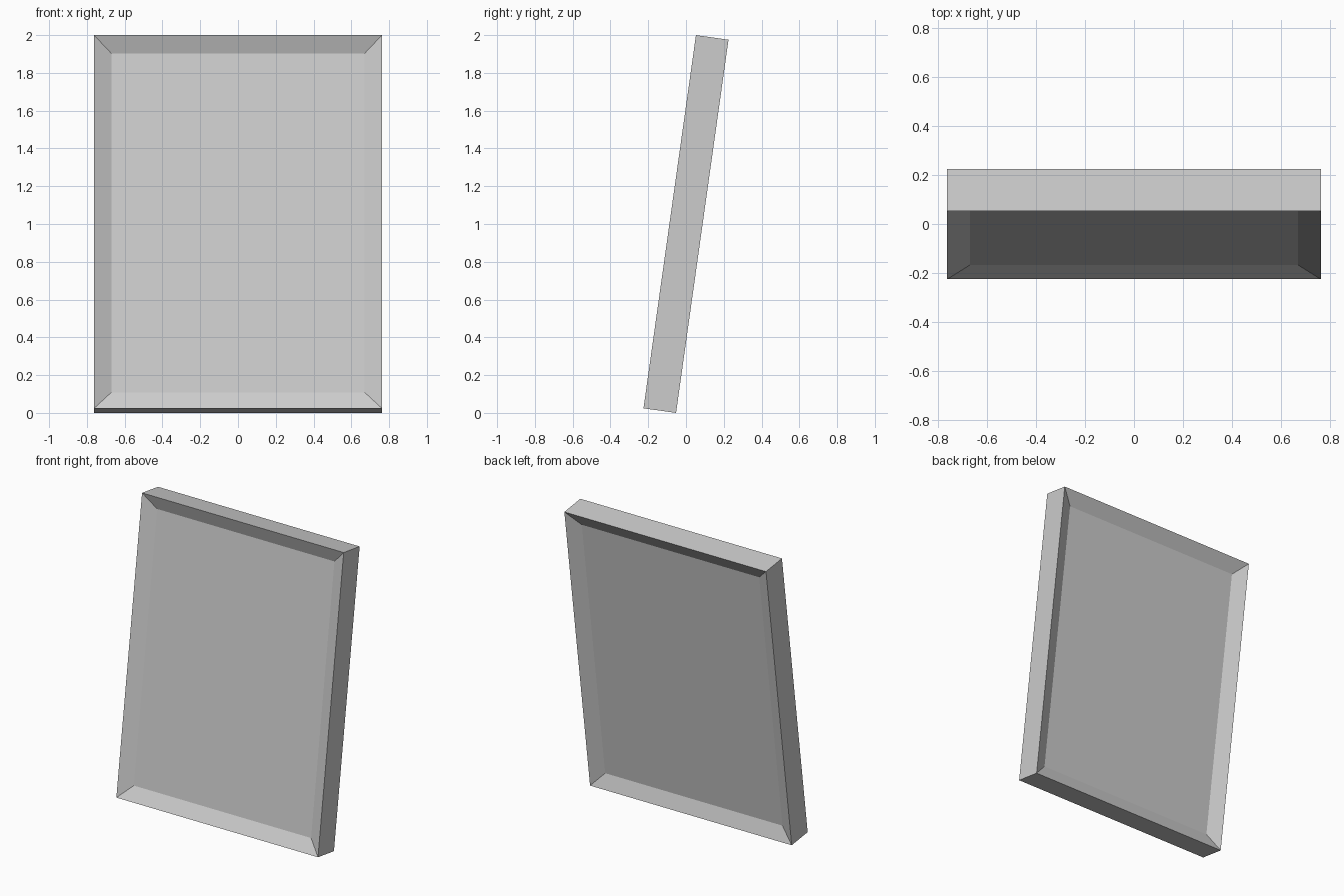
import bpy, bmesh
from math import radians
from mathutils import Matrix, Vector

if "Cube" in bpy.data.objects:
    bpy.data.objects.remove(bpy.data.objects["Cube"], do_unlink=True)

WIDTH, THICK, HEIGHT = 1.524, 0.174, 1.995
BORDER, RECESS, LEAN = 0.092, 0.045, radians(-8)

# Plain grey material
grey = bpy.data.materials.new("light_grey")
grey.use_nodes = True
colour = (0.604, 0.604, 0.604, 1)
grey.diffuse_color = colour
grey.node_tree.nodes["Principled BSDF"].inputs["Base Color"].default_value = colour

# Slab with a sunken panel on the front and on the back
bm = bmesh.new()
bmesh.ops.create_cube(bm, size=1)
bmesh.ops.scale(bm, vec=(WIDTH, THICK, HEIGHT), verts=bm.verts)
bm.normal_update()
for side in (-1, 1):
    face = max(bm.faces, key=lambda f: f.calc_center_median().y * side)
    bmesh.ops.inset_region(bm, faces=[face], thickness=BORDER, use_even_offset=True)
    bmesh.ops.translate(bm, vec=Vector((0, -side * RECESS, 0)), verts=face.verts)

# Lean the frame back and stand it on the ground
bmesh.ops.rotate(bm, cent=(0, 0, 0), matrix=Matrix.Rotation(LEAN, 3, "X"), verts=bm.verts)
lowest = min(v.co.z for v in bm.verts)
bmesh.ops.translate(bm, vec=(0, 0, -lowest), verts=bm.verts)
bmesh.ops.recalc_face_normals(bm, faces=bm.faces)

mesh = bpy.data.meshes.new("leaning_frame")
bm.to_mesh(mesh)
bm.free()
mesh.materials.append(grey)
frame = bpy.data.objects.new("leaning_frame", mesh)
bpy.context.collection.objects.link(frame)
